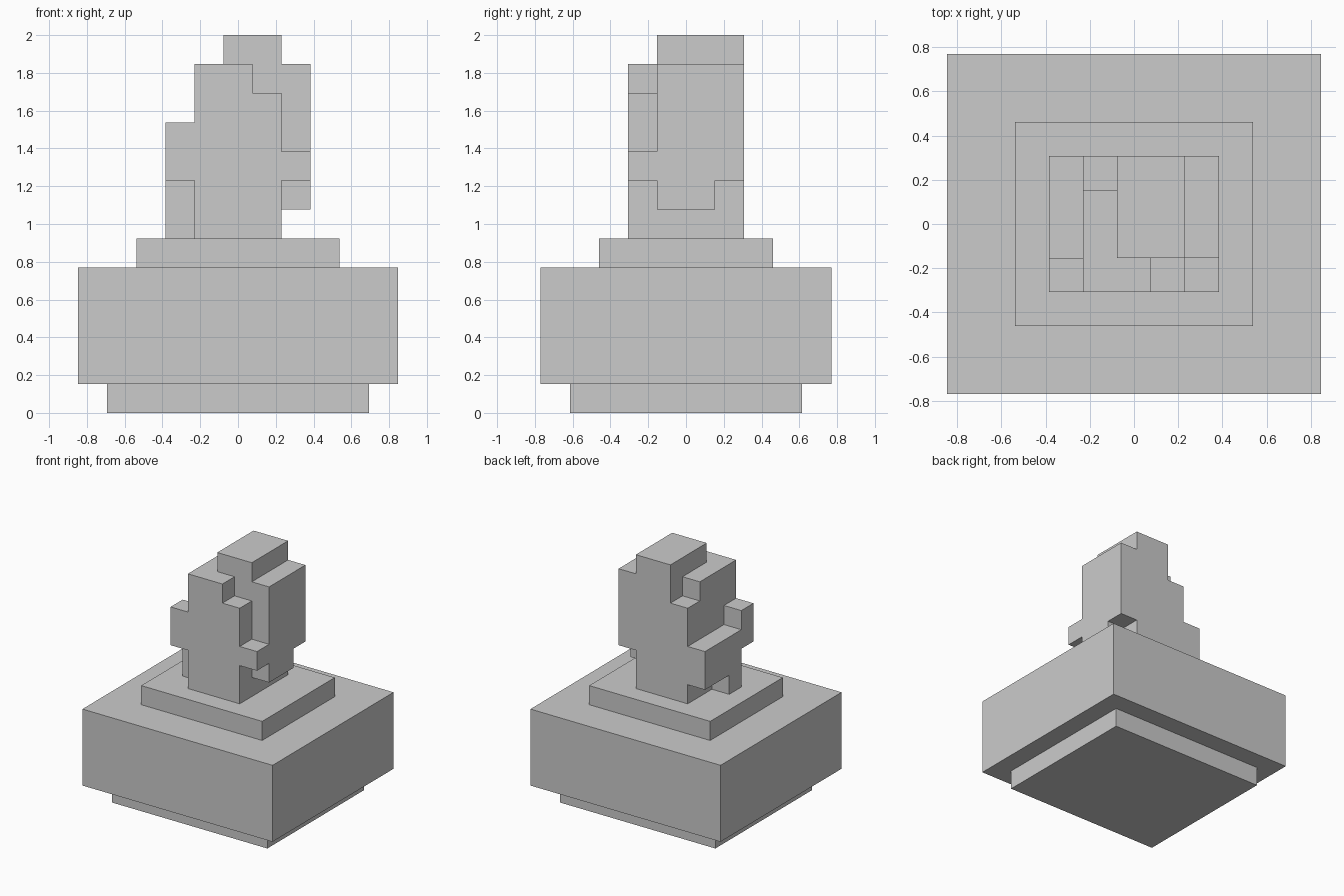
import bpy, bmesh
from mathutils import Vector

if "Cube" in bpy.data.objects:
    bpy.data.objects.remove(bpy.data.objects["Cube"])

U = 2 / 13  # one block


def block_part(name, spans):
    """Fuse block spans ((x0,x1),(y0,y1),(z0,z1)), in block units, into one outer shell."""
    cells = set()
    for (x0, x1), (y0, y1), (z0, z1) in spans:
        cells |= {(x0 + i, y0 + j, z0 + k) for i in range(round(x1 - x0))
                  for j in range(round(y1 - y0)) for k in range(round(z1 - z0))}
    bm = bmesh.new()
    for c in cells:
        for axis in range(3):
            for side in (0, 1):
                near = list(c)
                near[axis] += 2 * side - 1
                if tuple(near) in cells:
                    continue
                a, b = (axis + 1) % 3, (axis + 2) % 3
                corners = []
                for da, db in ((0, 0), (1, 0), (1, 1), (0, 1)):
                    p = Vector(c)
                    p[axis] += side
                    p[a] += da
                    p[b] += db
                    corners.append(bm.verts.new(p * U))
                bm.faces.new(corners if side else corners[::-1])
    bmesh.ops.remove_doubles(bm, verts=bm.verts, dist=1e-4)
    bmesh.ops.dissolve_limit(bm, angle_limit=0.01, verts=bm.verts, edges=bm.edges)
    mesh = bpy.data.meshes.new(name)
    bm.to_mesh(mesh)
    bm.free()
    obj = bpy.data.objects.new(name, mesh)
    bpy.context.collection.objects.link(obj)
    return obj


# Stepped pedestal: name, half width, half depth, bottom, top
for name, hx, hy, z0, z1 in (("foot_plate", 4.5, 4, 0, 1),
                             ("pedestal_body", 5.5, 5, 1, 5),
                             ("pedestal_cap", 3.5, 3, 5, 6)):
    block_part(name, [((-hx, hx), (-hy, hy), (z0, z1))])

# Block statue on top
block_part("statue", [
    ((-1.5, 1.5), (-2, 2), (6, 11)),    # torso
    ((-1.5, 0.5), (-2, -1), (11, 12)),  # front shoulder
    ((-1.5, -0.5), (-1, 1), (11, 12)),  # left shoulder
    ((-0.5, 1.5), (-1, 2), (11, 13)),   # head
    ((1.5, 2.5), (-1, 2), (8, 12)),     # right slab
    ((1.5, 2.5), (-1, 1), (7, 8)),      # right slab lower lip
    ((1.5, 2.5), (-2, -1), (8, 9)),     # right front knob
    ((-2.5, -1.5), (-2, -1), (8, 10)),  # left front knob
    ((-2.5, -1.5), (-1, 2), (7, 9)),    # left ledge
    ((-2.5, -1.5), (-1, 0), (6, 7)),    # left support
])
